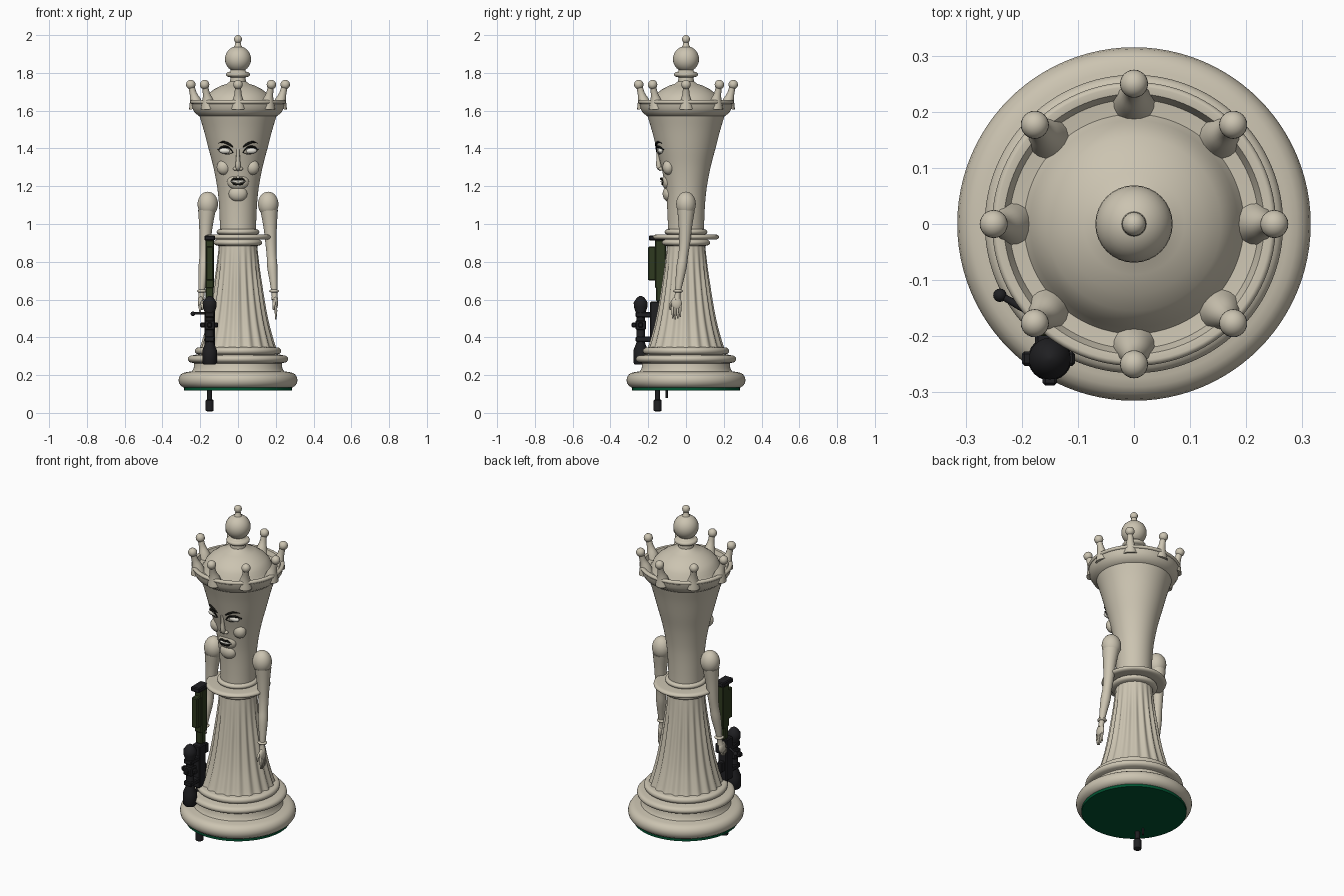
import bpy, bmesh, math
from mathutils import Vector


def material(name, rgb):
    m = bpy.data.materials.new(name)
    m.diffuse_color = (*rgb, 1)
    return m


IVORY = material("ivory", (0.60, 0.55, 0.44))
WHITE = material("eye white", (0.80, 0.78, 0.70))
BLACK = material("ink black", (0.008, 0.008, 0.006))
GUNMETAL = material("gunmetal", (0.014, 0.014, 0.016))
OLIVE = material("olive", (0.028, 0.042, 0.014))
FELT = material("green felt", (0.0, 0.085, 0.03))


def finish(name, bm, mat, smooth=True):
    bmesh.ops.recalc_face_normals(bm, faces=bm.faces)
    me = bpy.data.meshes.new(name)
    bm.to_mesh(me)
    bm.free()
    me.materials.append(mat)
    ob = bpy.data.objects.new(name, me)
    bpy.context.collection.objects.link(ob)
    if smooth:
        bpy.context.view_layer.objects.active = ob
        bpy.ops.object.select_all(action='DESELECT')
        ob.select_set(True)
        bpy.ops.object.shade_smooth_by_angle(angle=math.radians(45))
    return ob


def loft(name, rings, mat, smooth=True):
    """Skin a list of closed point rings and cap both ends."""
    bm = bmesh.new()
    vr = [[bm.verts.new(p) for p in ring] for ring in rings]
    n = len(vr[0])
    for a, b in zip(vr, vr[1:]):
        for i in range(n):
            j = (i + 1) % n
            bm.faces.new((a[i], a[j], b[j], b[i]))
    bm.faces.new(vr[0][::-1])
    bm.faces.new(vr[-1])
    return finish(name, bm, mat, smooth)


def lathe(name, profile, mat, at=(0, 0), n=64, flutes=0, depth=None):
    rings = []
    for r, z in profile:
        d = depth(z) if depth else 0
        rings.append([(at[0] + (r + d * math.cos(flutes * t)) * math.cos(t),
                       at[1] + (r + d * math.cos(flutes * t)) * math.sin(t), z)
                      for t in (2 * math.pi * i / n for i in range(n))])
    return loft(name, rings, mat)


def bulge(r, z0, z1, inner, k=8):
    """Half-round moulding between two heights."""
    return [(inner + (r - inner) * math.sin(math.pi * i / k),
             (z0 + z1) / 2 - (z1 - z0) / 2 * math.cos(math.pi * i / k)) for i in range(k + 1)]


def spline(pts, steps=5):
    """Smooth path through tuples of any length."""
    p = [Vector(q) for q in pts]
    p = [2 * p[0] - p[1]] + p + [2 * p[-1] - p[-2]]
    out = []
    for a, b, c, d in zip(p, p[1:], p[2:], p[3:]):
        for i in range(steps):
            t = i / steps
            out.append(0.5 * (2 * b + (c - a) * t + (2 * a - 5 * b + 4 * c - d) * t * t
                              + (3 * b - a - 3 * c + d) * t ** 3))
    return out + [p[-2]]


def tube(name, pts, mat, n=12, steps=5):
    """Tapered tube through (x, y, z, radius) points."""
    path = spline(pts, steps)
    rings = []
    for i, q in enumerate(path):
        d = (path[min(i + 1, len(path) - 1)] - path[max(i - 1, 0)]).to_3d().normalized()
        u = d.cross(Vector((0, 1, 0)) if abs(d.y) < 0.9 else Vector((1, 0, 0))).normalized()
        v = d.cross(u)
        rings.append([q.to_3d() + max(q.w, 0.0005) * (u * math.cos(t) + v * math.sin(t))
                      for t in (2 * math.pi * k / n for k in range(n))])
    return loft(name, rings, mat)


def ball(name, c, size, mat, seg=24):
    bm = bmesh.new()
    bmesh.ops.create_uvsphere(bm, u_segments=seg, v_segments=seg // 2, radius=1)
    for v in bm.verts:
        v.co = Vector((v.co.x * size[0], v.co.y * size[1], v.co.z * size[2])) + Vector(c)
    return finish(name, bm, mat)


def box(name, x, y, z, mat, bevel=0.005):
    bm = bmesh.new()
    bmesh.ops.create_cube(bm, size=1)
    for v in bm.verts:
        v.co = [(a + b) / 2 + c * (b - a) for (a, b), c in zip((x, y, z), v.co)]
    bmesh.ops.bevel(bm, geom=bm.edges[:], offset=bevel, segments=1, affect='EDGES')
    return finish(name, bm, mat, False)


# Base and felt
lathe("felt_pad", [(0.285, 0.118), (0.285, 0.142)], FELT)
lathe("base", [(0.27, 0.13)] + bulge(0.315, 0.132, 0.215, 0.275) +
      [(0.245, 0.22), (0.235, 0.235), (0.232, 0.262)] + bulge(0.266, 0.265, 0.305, 0.24) +
      [(0.225, 0.308)] + bulge(0.228, 0.31, 0.346, 0.21) + [(0.16, 0.352)], IVORY, n=96)

# Fluted skirt
skirt = [tuple(v) for v in spline([(0.20, 0.335), (0.185, 0.38), (0.158, 0.48), (0.135, 0.6),
                                  (0.115, 0.74), (0.103, 0.86), (0.10, 0.9)], 4)]
lathe("skirt", skirt, IVORY, n=160, flutes=20, depth=lambda z: 0.0055 * min(1, (0.92 - z) / 0.25))

# Waist rings
lathe("waist_rings", [(0.09, 0.88)] + bulge(0.128, 0.885, 0.918, 0.105) +
      bulge(0.176, 0.918, 0.945, 0.155) + bulge(0.113, 0.945, 0.972, 0.098) + [(0.09, 0.975)], IVORY)

# Flaring torso and crown rim
torso = [tuple(v) for v in spline([(0.095, 0.95), (0.097, 1.03), (0.102, 1.12), (0.111, 1.2), (0.13, 1.3),
                                  (0.156, 1.4), (0.182, 1.5), (0.205, 1.575)], 5)]
lathe("torso", torso, IVORY, n=96)
lathe("crown_rim", [(0.19, 1.565), (0.207, 1.572), (0.228, 1.588), (0.242, 1.612), (0.246, 1.635)] +
      bulge(0.253, 1.636, 1.656, 0.244) + [(0.232, 1.654), (0.222, 1.63), (0.18, 1.625)], IVORY, n=96)
lathe("crown_dome", [(0.2, 1.62), (0.185, 1.645), (0.176, 1.668), (0.155, 1.692), (0.125, 1.714),
                     (0.09, 1.732), (0.06, 1.742), (0.042, 1.755), (0.04, 1.775)] +
      bulge(0.064, 1.778, 1.806, 0.045) + [(0.04, 1.812), (0.03, 1.83)], IVORY)

# Finial
ball("finial_ball", (0, 0, 1.873), (0.069, 0.069, 0.069), IVORY, 32)
lathe("finial_neck", [(0.028, 1.93), (0.017, 1.945), (0.014, 1.965)], IVORY, n=24)
ball("finial_tip", (0, 0, 1.978), (0.021, 0.021, 0.022), IVORY)

# Eight crown points
for i in range(8):
    c, s = math.cos(i * math.pi / 4), math.sin(i * math.pi / 4)
    tube("crown_point", [(r * c, r * s, z, w) for r, z, w in
                         ((0.218, 1.612, 0.042), (0.225, 1.65, 0.031), (0.237, 1.69, 0.019), (0.249, 1.738, 0.016))],
         IVORY, 16)
    ball("crown_pearl", (0.25 * c, 0.25 * s, 1.738), (0.025, 0.025, 0.025), IVORY)


def front(x, z, off=0.0):
    """Point on the front of the torso."""
    r = next(a[0] + (b[0] - a[0]) * (z - a[1]) / (b[1] - a[1])
             for a, b in zip(torso, torso[1:]) if a[1] <= z <= b[1])
    return (x, -math.sqrt(r * r - x * x) - off, z)


def stroke(name, pts, off, mat):
    tube(name, [(*front(x, z, off), w) for x, z, w in pts], mat, 8)


# Face
for s in (-1, 1):
    ball("eye", front(s * 0.066, 1.388, -0.004), (0.034, 0.016, 0.016), WHITE)
    stroke("upper_lid", [(s * 0.026, 1.378, 0.002), (s * 0.05, 1.405, 0.005),
                         (s * 0.08, 1.408, 0.006), (s * 0.108, 1.393, 0.002)], 0.007, BLACK)
    stroke("lower_lid", [(s * 0.028, 1.377, 0.001), (s * 0.06, 1.37, 0.002),
                         (s * 0.104, 1.388, 0.001)], 0.005, BLACK)
    stroke("eyebrow", [(s * 0.026, 1.408, 0.003), (s * 0.05, 1.424, 0.006),
                       (s * 0.078, 1.434, 0.005), (s * 0.104, 1.428, 0.001)], 0.003, BLACK)
    ball("cheek", front(s * 0.075, 1.3, -0.014), (0.038, 0.032, 0.04), IVORY)
    ball("nostril", front(s * 0.014, 1.292, 0.004), (0.012, 0.014, 0.01), IVORY)
tube("nose", [(*front(0, z, o), w) for z, o, w in ((1.40, -0.006, 0.008), (1.35, 0.004, 0.01),
                                                 (1.305, 0.012, 0.014), (1.285, 0.004, 0.008))], IVORY)
ball("mouth_mound", front(0, 1.225, -0.018), (0.058, 0.03, 0.045), IVORY)
ball("chin", front(0, 1.16, -0.014), (0.05, 0.032, 0.042), IVORY)
for name, dz, w, mat in (("upper_lip", 0.014, 0.006, BLACK), ("lips_gap", 0.0, 0.006, WHITE),
                         ("lower_lip", -0.014, 0.005, BLACK)):
    stroke(name, [(-0.042, 1.226, 0.001), (-0.02, 1.226 + dz, w), (0, 1.224 + dz, w * 0.9),
                  (0.02, 1.226 + dz, w), (0.042, 1.226, 0.001)], 0.014, mat)

# Arms with bracelets and hands
for s in (-1, 1):
    reach = 0.02 if s < 0 else 0
    lift = 0.03 if s < 0 else 0
    ball("shoulder", (s * 0.16, 0, 1.105), (0.054, 0.052, 0.066), IVORY, 32)
    tube("arm", [(s * 0.165, 0, 1.07, 0.046), (s * 0.17, -0.003, 0.99, 0.036), (s * 0.174, -0.007, 0.9, 0.029),
                 (s * 0.178, -0.015, 0.83, 0.026), (s * 0.182, -0.024, 0.77, 0.027),
                 (s * 0.189, -0.036, 0.69, 0.02), (s * 0.193, -0.044, 0.63, 0.015),
                 (s * 0.195, -0.047, 0.6, 0.017)], IVORY, 20)
    lathe("bracelet", bulge(0.026, 0.637, 0.653, 0.012), IVORY, at=(s * 0.191, -0.042), n=24)
    ball("palm", (s * 0.197, -0.05 - reach / 2, 0.58), (0.015, 0.028, 0.036), IVORY)
    for k in range(4):
        y = -0.069 + k * 0.013
        tip = 0.495 + 0.006 * abs(k - 1) + lift
        tube("finger", [(s * 0.197, y - reach / 2, 0.575, 0.007), (s * 0.201, y - 0.002 - reach, 0.54 + lift / 2, 0.007),
                        (s * 0.199, y - reach, tip, 0.004)], IVORY, 8, 3)
    tube("thumb", [(s * 0.192, -0.068, 0.595, 0.008), (s * 0.19, -0.083 - reach, 0.57, 0.007),
                   (s * 0.188, -0.083 - reach, 0.545, 0.004)], IVORY, 8, 3)

# Rifle standing muzzle down: stock
GX, GY = -0.15, -0.15
box("stock", (-0.173, -0.127), (-0.165, -0.105), (0.66, 0.915), OLIVE)
box("stock_wrist", (-0.171, -0.129), (-0.158, -0.118), (0.59, 0.67), OLIVE)
box("cheek_rest", (-0.17, -0.13), (-0.2, -0.16), (0.7, 0.88), OLIVE)
box("butt_plate", (-0.178, -0.122), (-0.195, -0.1), (0.912, 0.94), GUNMETAL)

# Rifle receiver, grip and barrel
box("receiver", (-0.178, -0.122), (-0.19, -0.128), (0.34, 0.59), GUNMETAL)
box("pistol_grip", (-0.168, -0.132), (-0.135, -0.085), (0.52, 0.575), GUNMETAL)
box("magazine", (-0.166, -0.134), (-0.14, -0.1), (0.4, 0.46), GUNMETAL)
lathe("barrel", [(0.013, 0.04), (0.013, 0.2), (0.02, 0.22), (0.02, 0.35)], GUNMETAL, (GX, GY), 20)
lathe("muzzle_brake", [(0.014, 0.008), (0.021, 0.012), (0.021, 0.066), (0.014, 0.072)], GUNMETAL, (GX, GY), 16)
lathe("cleaning_rod", [(0.006, 0.08), (0.006, 0.2)], GUNMETAL, (GX, -0.102), 10)
tube("bolt_handle", [(-0.17, -0.165, 0.528, 0.007), (-0.205, -0.146, 0.528, 0.007),
                     (-0.236, -0.128, 0.526, 0.006)], GUNMETAL, 10, 2)
ball("bolt_knob", (-0.239, -0.127, 0.525), (0.012, 0.012, 0.012), GUNMETAL, 16)

# Rifle scope
SY = -0.24
lathe("scope", [(0.03, 0.255), (0.038, 0.265), (0.039, 0.33), (0.023, 0.37), (0.022, 0.52), (0.036, 0.56),
                (0.037, 0.585), (0.02, 0.61), (0.004, 0.62)], GUNMETAL, (GX, SY), 24)
box("scope_turret", (-0.178, -0.122), (SY - 0.028, SY + 0.028), (0.44, 0.49), GUNMETAL)
box("turret_knobs", (-0.2, -0.105), (SY - 0.013, SY + 0.013), (0.452, 0.478), GUNMETAL)
box("elevation_knob", (-0.163, -0.137), (-0.288, -0.25), (0.452, 0.478), GUNMETAL)
for z in (0.39, 0.52):
    box("scope_mount", (-0.176, -0.124), (SY - 0.027, -0.18), (z - 0.014, z + 0.014), GUNMETAL)
